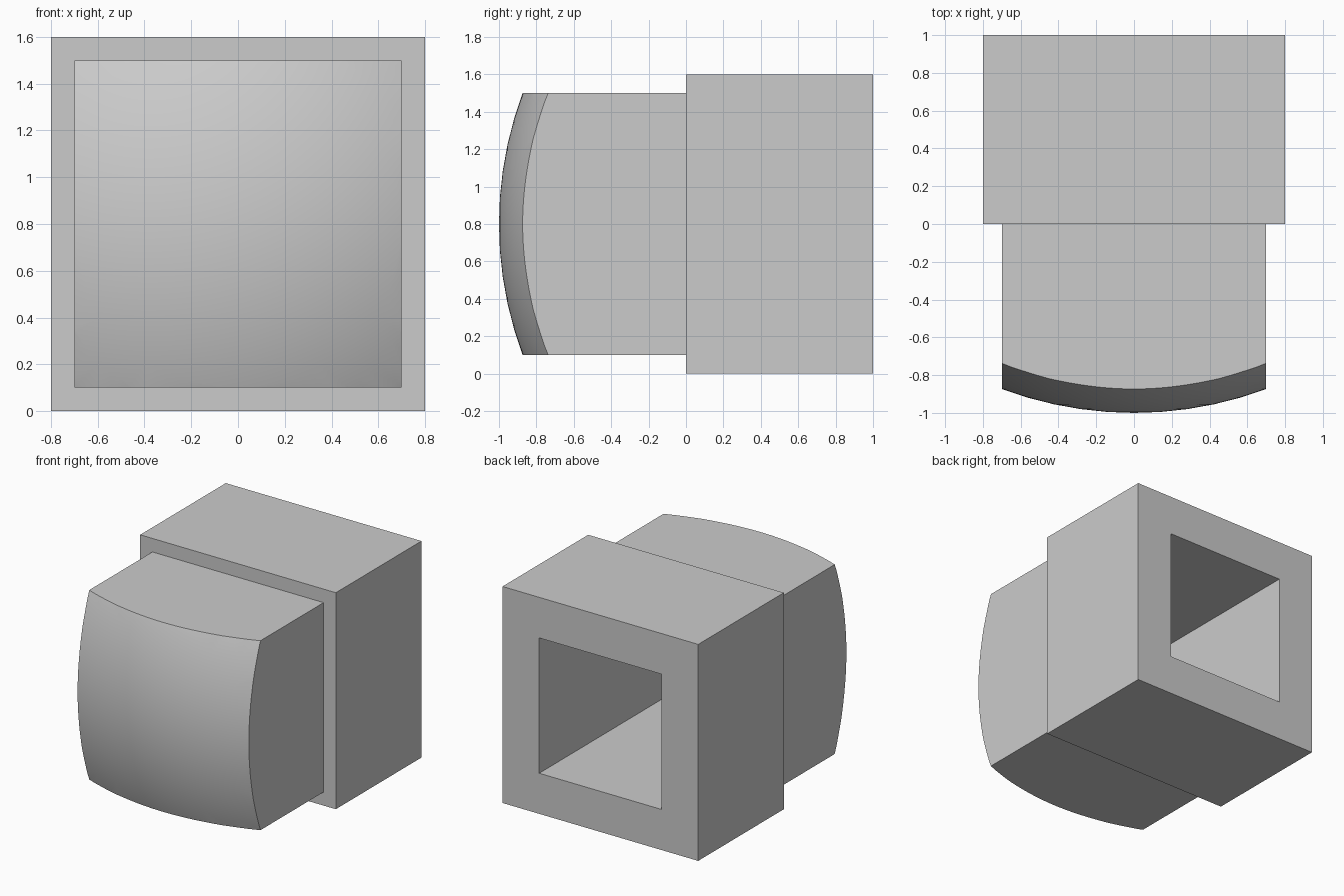
import bpy, math

if "Cube" in bpy.data.objects:
    bpy.data.objects.remove(bpy.data.objects["Cube"])


def box(name, x, y0, y1, z0, z1):
    """Box of half width x, spanning y0..y1 and z0..z1."""
    bpy.ops.mesh.primitive_cube_add(size=1, location=(0, (y0 + y1) / 2, (z0 + z1) / 2))
    ob = bpy.context.object
    ob.name = name
    ob.scale = (2 * x, y1 - y0, z1 - z0)
    bpy.ops.object.transform_apply(location=False, rotation=False, scale=True)
    return ob


def boolean(ob, tool, operation):
    """Apply a boolean and remove the tool object."""
    mod = ob.modifiers.new(operation.lower(), 'BOOLEAN')
    mod.operation = operation
    mod.solver = 'EXACT'
    mod.object = tool
    bpy.context.view_layer.objects.active = ob
    bpy.ops.object.modifier_apply(modifier=mod.name)
    bpy.data.objects.remove(tool, do_unlink=True)


# front block, its face rounded by a large sphere with its pole on the y axis
front = box("front_block", 0.7, -1.2, 0.5, 0.1, 1.5)
bpy.ops.mesh.primitive_uv_sphere_add(segments=96, ring_count=44, radius=2,
                                     location=(0, 1, 0.8), rotation=(math.pi / 2, 0, 0))
boolean(front, bpy.context.object, 'INTERSECT')

# larger rear block joined to the front block
body = box("housing", 0.8, 0, 1, 0, 1.6)
boolean(body, front, 'UNION')

# deep square recess opening at the back
recess = box("recess_cutter", 0.5, -0.7, 1.2, 0.3, 1.3)
recess.hide_render = True
boolean(body, recess, 'DIFFERENCE')

# smooth dome, sharp box edges
bpy.ops.object.select_all(action='DESELECT')
body.select_set(True)
bpy.context.view_layer.objects.active = body
bpy.ops.object.shade_smooth_by_angle(angle=math.radians(30))
